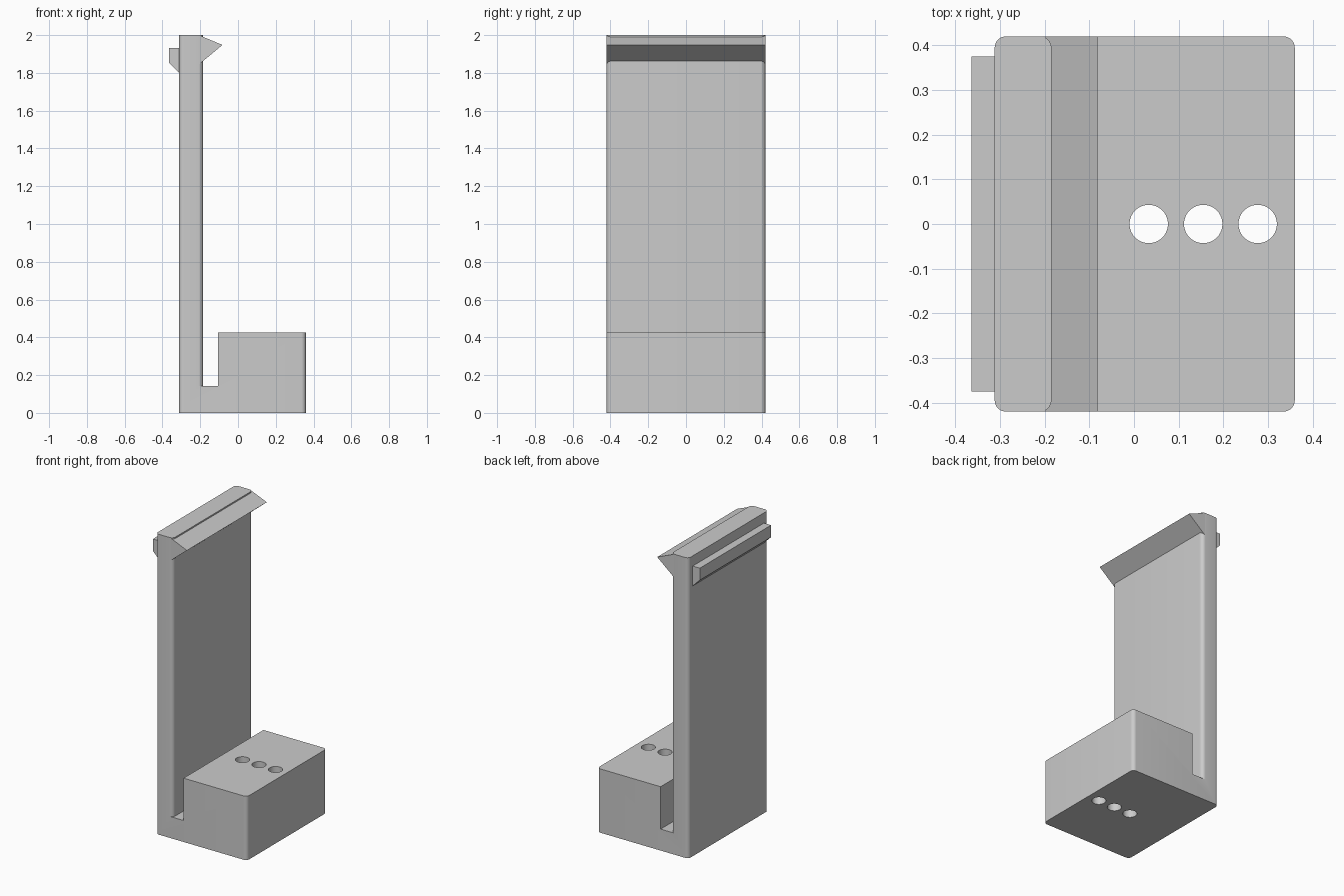
import bpy, bmesh
from math import sin, cos, pi
from mathutils import Vector

if "Cube" in bpy.data.objects:
    bpy.data.objects.remove(bpy.data.objects["Cube"])

grey = bpy.data.materials.new("light grey")
grey.use_nodes = True
grey.diffuse_color = (0.6, 0.6, 0.6, 1)
grey.node_tree.nodes["Principled BSDF"].inputs["Base Color"].default_value = (0.6, 0.6, 0.6, 1)

LEFT, RIGHT, HALF, R = -0.312, 0.36, 0.42, 0.025
WALL, BLOCK = -0.185, -0.107
FLOOR, BLOCK_TOP, TOP = 0.143, 0.425, 2.0


def arc(cx, cy, start, steps=8):
    """Quarter circle of radius R, counter-clockwise from the start angle."""
    angles = [start + pi / 2 * i / steps for i in range(steps + 1)]
    return [(cx + R * cos(a), cy + R * sin(a)) for a in angles]


def prism(name, outline, start, end, along_y=False):
    """Extrude an outline along z, or an x-z outline along y."""
    bm = bmesh.new()
    place = (lambda p: (p[0], start, p[1])) if along_y else (lambda p: (p[0], p[1], start))
    face = bm.faces.new([bm.verts.new(place(p)) for p in outline])
    extruded = bmesh.ops.extrude_face_region(bm, geom=[face])
    offset = Vector((0, end - start, 0)) if along_y else Vector((0, 0, end - start))
    moved = [v for v in extruded["geom"] if isinstance(v, bmesh.types.BMVert)]
    bmesh.ops.translate(bm, verts=moved, vec=offset)
    bmesh.ops.recalc_face_normals(bm, faces=bm.faces)
    mesh = bpy.data.meshes.new(name)
    bm.to_mesh(mesh)
    bm.free()
    mesh.materials.append(grey)
    obj = bpy.data.objects.new(name, mesh)
    bpy.context.collection.objects.link(obj)
    return obj


def cut(target, cutter):
    """Subtract the cutter and discard it."""
    mod = target.modifiers.new("cut", "BOOLEAN")
    mod.operation, mod.solver, mod.object = "DIFFERENCE", "EXACT", cutter
    bpy.context.view_layer.objects.active = target
    bpy.ops.object.modifier_apply(modifier=mod.name)
    bpy.data.objects.remove(cutter)


# Stand body: rounded upright column, carved into wall, slot and block
plan = (arc(RIGHT - R, HALF - R, 0) + arc(LEFT + R, HALF - R, pi / 2)
        + arc(LEFT + R, R - HALF, pi) + arc(RIGHT - R, R - HALF, 1.5 * pi))
body = prism("stand_body", plan, 0, TOP)

# Slot between wall and block, rounding the wall's inner edges
upper = arc(WALL - R, HALF - R, 0) + [(WALL - R, 0.5), (BLOCK, 0.5)]
lower = [(x, -y) for x, y in reversed(upper)]
cut(body, prism("slot_cutter", upper + lower, FLOOR, TOP + 0.1))

# Open space above the block
space = [(-0.15, -0.5), (0.5, -0.5), (0.5, 0.5), (-0.15, 0.5)]
cut(body, prism("space_cutter", space, BLOCK_TOP, TOP + 0.1))

# Three holes straight through the block
for x in (0.033, 0.155, 0.277):
    ring = [(x + 0.043 * cos(2 * pi * i / 40), 0.043 * sin(2 * pi * i / 40)) for i in range(40)]
    cut(body, prism("hole_cutter", ring, -0.1, 0.6))

# Wedge lip on the inside and ledge on the outside of the wall top
prism("top_hook", [(-0.205, 1.999), (-0.082, 1.948), (-0.205, 1.846)], -HALF, HALF, True)
prism("outer_ledge", [(-0.3, 1.932), (-0.364, 1.932), (-0.364, 1.852), (-0.312, 1.8), (-0.3, 1.8)],
      -0.375, 0.375, True)

# Smooth the roundings, keep corners sharp
bpy.ops.object.select_all(action="DESELECT")
body.select_set(True)
bpy.context.view_layer.objects.active = body
bpy.ops.object.shade_smooth_by_angle()
